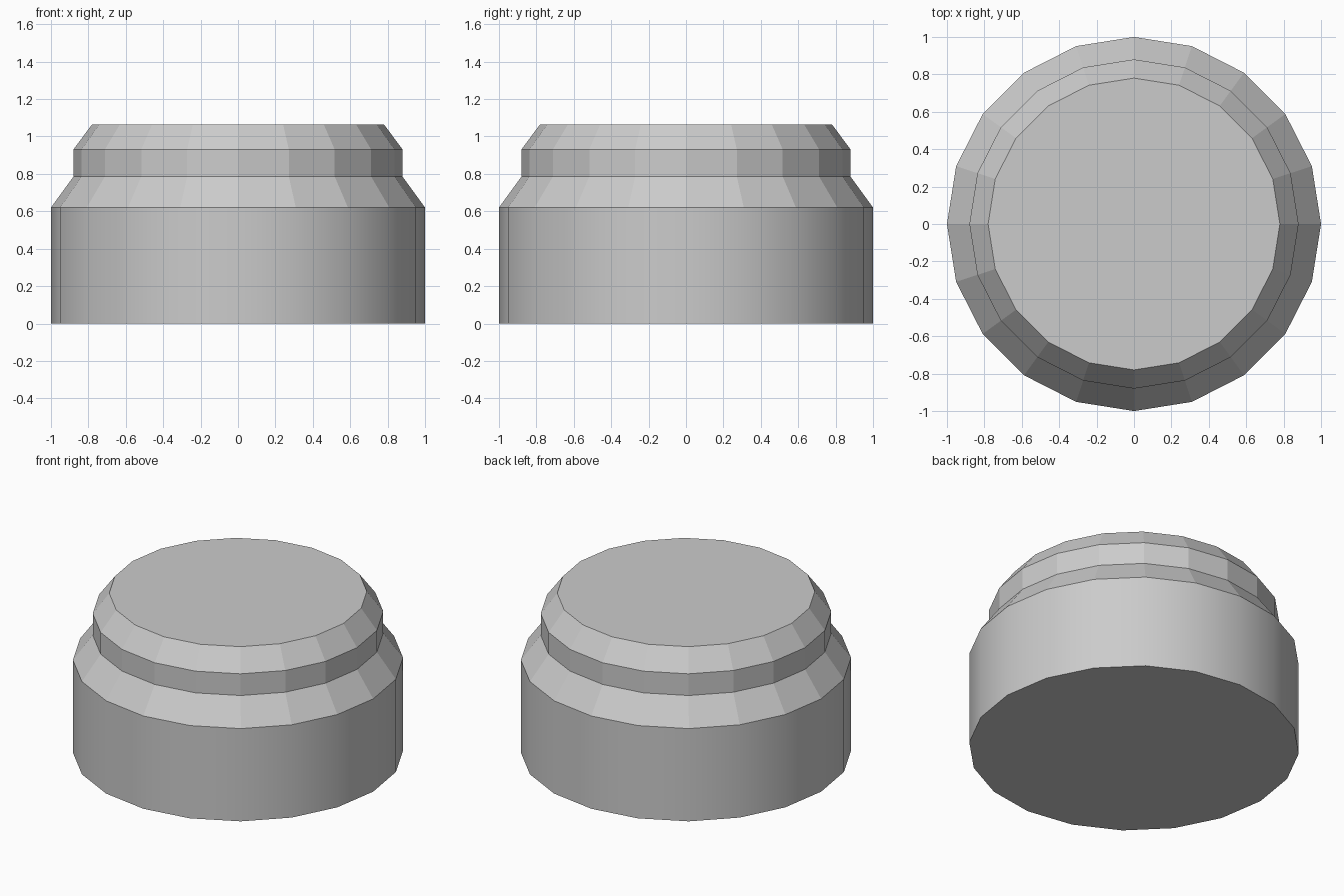
import bpy, bmesh
from math import cos, sin, tau

if "Cube" in bpy.data.objects:
    bpy.data.objects.remove(bpy.data.objects["Cube"])

SIDES = 20
# Profile rings (radius, height) from base to top
PROFILE = [(1.0, 0.0), (1.0, 0.62), (0.88, 0.785), (0.88, 0.93), (0.78, 1.065)]

bm = bmesh.new()
rings = [[bm.verts.new((r * cos(tau * i / SIDES), r * sin(tau * i / SIDES), z))
          for i in range(SIDES)] for r, z in PROFILE]

# Side walls: smooth lower drum, faceted stepped top
for level, (low, high) in enumerate(zip(rings, rings[1:])):
    for i in range(SIDES):
        j = (i + 1) % SIDES
        face = bm.faces.new((low[i], low[j], high[j], high[i]))
        face.smooth = level == 0

# Flat bottom and top
bm.faces.new(rings[0][::-1])
bm.faces.new(rings[-1])

# Crisp borders around the smooth drum
for edge in bm.edges:
    if edge.verts[0].co.z == edge.verts[1].co.z:
        edge.smooth = False

mesh = bpy.data.meshes.new("stepped_drum")
bm.to_mesh(mesh)
bm.free()
drum = bpy.data.objects.new("stepped_drum", mesh)
bpy.context.collection.objects.link(drum)
